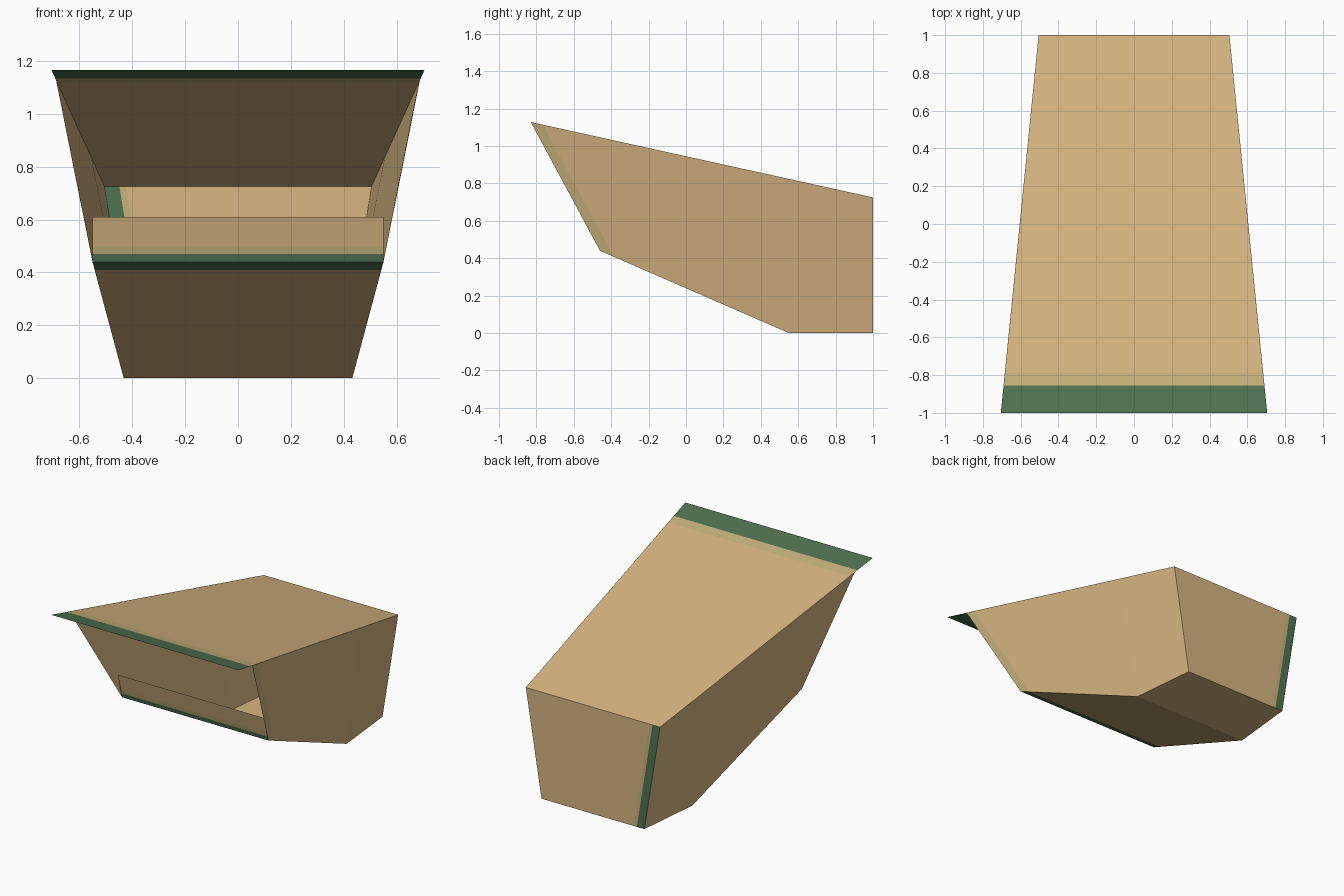
import bpy, bmesh
from mathutils import Vector

if "Cube" in bpy.data.objects:
    bpy.data.objects.remove(bpy.data.objects["Cube"])


def srgb_material(name, rgb):
    lin = [((c / 255 + 0.055) / 1.055) ** 2.4 for c in rgb]
    m = bpy.data.materials.new(name)
    m.diffuse_color = (*lin, 1)
    m.use_nodes = True
    m.node_tree.nodes["Principled BSDF"].inputs["Base Color"].default_value = m.diffuse_color
    return m


TAN = srgb_material("tan", (215, 182, 129))
OLIVE = srgb_material("olive_edge", (199, 179, 124))
GREEN = srgb_material("dark_green", (80, 115, 82))
MATS = [TAN, OLIVE, GREEN]


def sheet(name, polys, outward, edge=None, inward=None, bands=()):
    """Thin sheet; bands = (distance from edge point, material index), widest first."""
    bm = bmesh.new()
    for poly in polys:
        bm.faces.new([bm.verts.new(p) for p in poly])
    bmesh.ops.remove_doubles(bm, verts=bm.verts, dist=1e-5)
    for dist, _ in bands:
        bmesh.ops.bisect_plane(bm, geom=bm.verts[:] + bm.edges[:] + bm.faces[:],
                               plane_co=Vector(edge) + Vector(inward).normalized() * dist,
                               plane_no=inward)
    for f in bm.faces:
        f.normal_update()
        if f.normal.dot(Vector(outward)) < 0:
            f.normal_flip()
        for dist, index in bands:
            d = (f.calc_center_median() - Vector(edge)).dot(Vector(inward).normalized())
            if d < dist:
                f.material_index = index
    me = bpy.data.meshes.new(name)
    bm.to_mesh(me)
    bm.free()
    for m in MATS:
        me.materials.append(m)
    ob = bpy.data.objects.new(name, me)
    bpy.context.collection.objects.link(ob)
    return ob


def span(w0, y0, z0, w1, y1, z1):
    """Panel symmetric in x between two cross edges."""
    return [(-w0, y0, z0), (w0, y0, z0), (w1, y1, z1), (-w1, y1, z1)]


# Sloping roof with overhanging painted front edge
sheet("roof", [span(0.705, -1, 1.165, 0.505, 1, 0.725)], (0, 0, 1),
      (0, -1, 0), (0, 1, 0), [(0.215, 1), (0.145, 2)])

# Floor: rising front ramp and flat rear
sheet("floor", [span(0.55, -0.46, 0.44, 0.432, 0.55, 0),
                span(0.432, 0.55, 0, 0.387, 1, 0)], (0, 0, -1),
      (0, -0.46, 0), (0, 1, 0), [(0.07, 2)])

# Front lip standing on the floor edge
sheet("front_lip", [span(0.55, -0.46, 0.44, 0.55, -0.505, 0.61)], (0, -1, 0),
      (0, 0, 0.44), (0, 0, 1), [(0.06, 1), (0.03, 2)])

# Back panel with a stripe along its slanted left edge
sheet("back_panel", [span(0.387, 1, 0, 0.505, 1, 0.725)], (0, 1, 0),
      (-0.505, 1, 0.725), (0.725, 0, 0.118), [(0.08, 1), (0.056, 2)])

# Side panels, each with a slight fold; only the right one has a painted front edge
for name, s in (("left_side", -1), ("right_side", 1)):
    front = [(s * 0.688, -0.83, 1.128), (s * 0.55, -0.46, 0.44),
             (s * 0.432, 0.55, 0), (s * 0.555, 0.5, 0.835)]
    rear = [front[3], front[2], (s * 0.387, 1, 0), (s * 0.505, 1, 0.725)]
    sheet(name, [front, rear], (s, 0, 0), (0, -0.46, 0.44), (0, 0.688, 0.37),
          [(0.05, 1)] if s > 0 else ())
